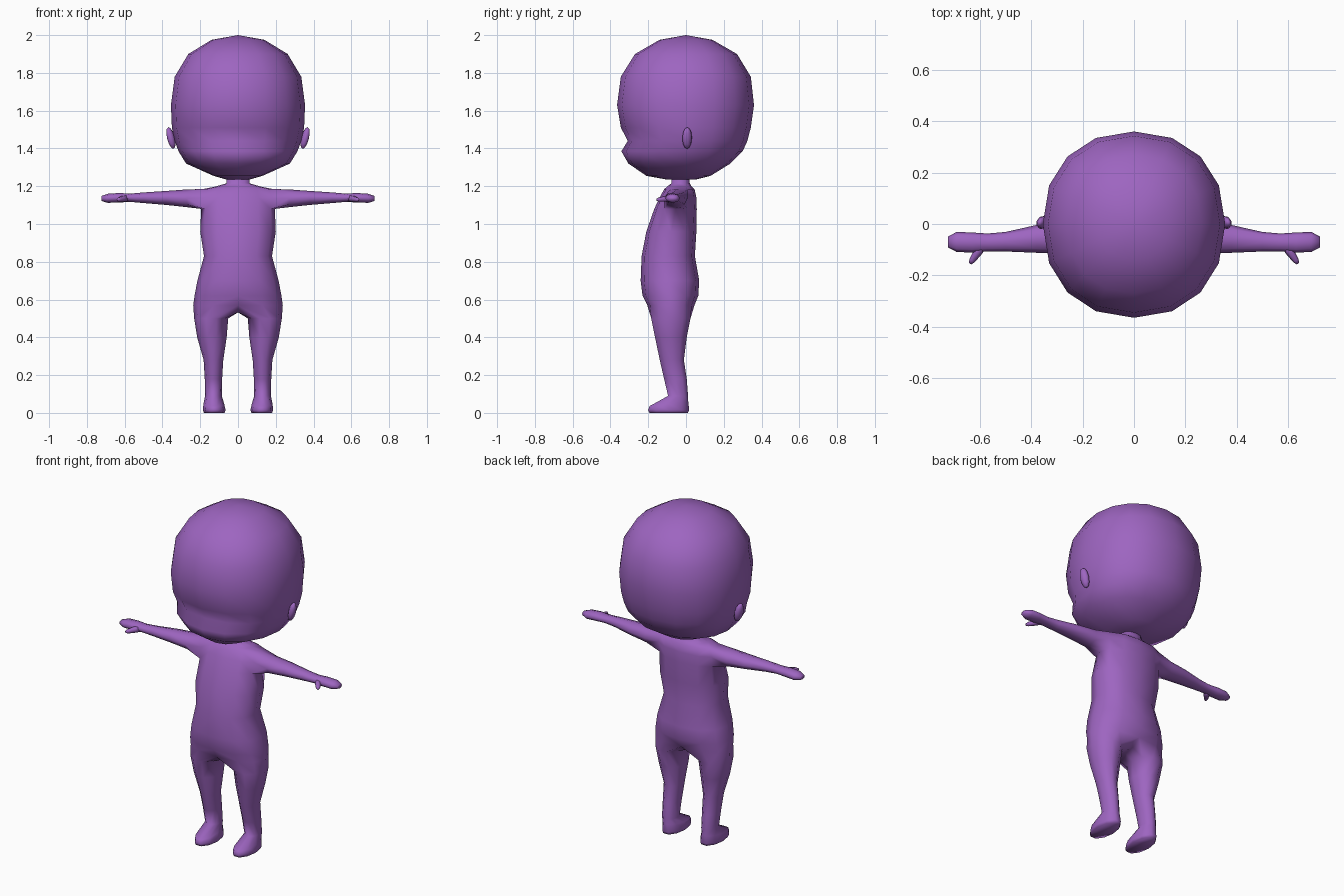
import bpy, bmesh
from math import cos, sin, radians, copysign
from mathutils import Matrix, Vector

if "Cube" in bpy.data.objects:
    bpy.data.objects.remove(bpy.data.objects["Cube"])

purple = bpy.data.materials.new("purple")
purple.diffuse_color = (0.34, 0.13, 0.53, 1)
purple.use_nodes = True
purple.node_tree.nodes["Principled BSDF"].inputs["Base Color"].default_value = purple.diffuse_color


def bridge(bm, a, b, closed=True):
    """Quads between two vertex rows of equal length."""
    n = len(a)
    for i in range(n if closed else n - 1):
        j = (i + 1) % n
        bm.faces.new((a[i], a[j], b[j], b[i]))


def spow(v, p):
    return copysign(abs(v) ** (2 / p), v) if abs(v) > 1e-6 else 0.0


def finish(bm, name, mirror=False):
    """Mirror across x, close openings and make a smooth object."""
    if mirror:
        bmesh.ops.mirror(bm, geom=bm.verts[:] + bm.edges[:] + bm.faces[:],
                         matrix=Matrix.Identity(4), merge_dist=0.0, axis='X')
        bmesh.ops.remove_doubles(bm, verts=bm.verts[:], dist=0.0005)
    bmesh.ops.holes_fill(bm, edges=bm.edges[:], sides=0)
    bmesh.ops.recalc_face_normals(bm, faces=bm.faces[:])
    for f in bm.faces:
        f.smooth = True
    me = bpy.data.meshes.new(name)
    bm.to_mesh(me)
    bm.free()
    me.materials.append(purple)
    ob = bpy.data.objects.new(name, me)
    bpy.context.collection.objects.link(ob)
    return ob


# Head: 16-sided rings (z, half width, front y, back y)
head_rings = [(1.975, .14, -.14, .14), (1.9, .263, -.27, .27),
              (1.78, .335, -.345, .343), (1.63, .355, -.365, .36),
              (1.51, .35, -.345, .343), (1.44, .335, -.308, .325),
              (1.385, .315, -.342, .30), (1.32, .275, -.305, .235),
              (1.255, .13, -.21, .13), (1.235, .06, -.10, .05)]
bm = bmesh.new()
prev = None
for z, w, yf, yb in head_rings:
    ring = []
    for k in range(16):
        a = radians(22.5 * k)
        s = spow(sin(a), 2.2)
        ring.append(bm.verts.new((w * spow(cos(a), 2.2), s * (yb if s > 0 else -yf), z)))
    if prev:
        bridge(bm, prev, ring)
    else:
        top = bm.verts.new((0, 0, 2.0))
        for k in range(16):
            bm.faces.new((top, ring[k], ring[(k + 1) % 16]))
    prev = ring
finish(bm, "head")

# Ears: flattened spheres leaning outwards
bm = bmesh.new()
bmesh.ops.create_uvsphere(bm, u_segments=8, v_segments=6, radius=1,
                          matrix=Matrix.Translation((.355, .006, 1.455))
                          @ Matrix.Rotation(radians(14), 4, 'Y')
                          @ Matrix.Rotation(radians(20), 4, 'Z')
                          @ Matrix.Diagonal((.021, .027, .059, 1)))
finish(bm, "ears", mirror=True)

# Body: one half, as open rings from front centre to back centre
torso = [(1.27, .06, -.075, .015), (1.215, .062, -.078, .02),
         (1.198, .12, -.10, .03), (1.185, .185, -.115, .045),
         (1.14, .20, -.14, .055), (1.08, .195, -.168, .057),
         (.96, .20, -.21, .055), (.83, .18, -.235, .047),
         (.70, .215, -.24, .07), (.62, .23, -.23, .065), (.57, .237, -.205, .045)]
bm = bmesh.new()
rows = []
for z, w, yf, yb in torso:
    row = []
    for k in range(7):
        a = radians(-90 + 30 * k)
        row.append(bm.verts.new((w * spow(cos(a), 2.3),
                                 (yf + yb) / 2 + (yb - yf) / 2 * spow(sin(a), 2.3), z)))
    rows.append(row)
for i in range(len(rows) - 1):
    if i in (3, 4):  # leave the arm hole open
        bridge(bm, rows[i][:3], rows[i + 1][:3], False)
        bridge(bm, rows[i][4:], rows[i + 1][4:], False)
    else:
        bridge(bm, rows[i], rows[i + 1], False)

# Arm and hand: rings (x, y, z, y radius, z radius) from the arm hole
A, B, C = rows[3:6]
prev = [A[2], A[3], A[4], B[4], C[4], C[3], C[2], B[2]]
for x, y, z, ry, rz in [(.27, -.053, 1.136, .062, .047), (.38, -.058, 1.138, .054, .037),
                        (.50, -.069, 1.139, .038, .028), (.57, -.072, 1.139, .035, .022),
                        (.63, -.072, 1.139, .039, .025), (.69, -.070, 1.136, .039, .024),
                        (.723, -.070, 1.135, .022, .013)]:
    ring = [bm.verts.new((x, y + ry * cos(radians(135 - 45 * i)),
                          z + rz * sin(radians(135 - 45 * i)))) for i in range(8)]
    bridge(bm, prev, ring)
    prev = ring

# Leg and foot: rings (z, x, y, x radius, y radius, slope) from hip and crotch
crotch = [bm.verts.new((0, y, .532)) for y in (-.01, -.08, -.15)]
prev = rows[-1] + crotch
for z, x, y, rx, ry, slope in [(.50, .142, -.08, .09, .104, 0), (.40, .138, -.08, .078, .084, 0),
                               (.28, .130, -.075, .052, .064, 0), (.18, .130, -.056, .046, .060, 0),
                               (.09, .130, -.042, .044, .053, 0), (.048, .128, -.090, .055, .102, .12),
                               (.015, .126, -.092, .060, .109, 0), (0, .126, -.092, .055, .102, 0)]:
    ring = []
    for k in range(10):
        a = radians(-108 + 36 * k)
        ring.append(bm.verts.new((x + rx * cos(a), y + ry * sin(a) * 1.05,
                                  z + slope * ry * sin(a))))
    bridge(bm, prev, ring)
    prev = ring
finish(bm, "body", mirror=True)

# Thumbs: small tapered tubes leaving the hand forwards
bm = bmesh.new()
start, end = Vector((.585, -.075, 1.137)), Vector((.638, -.154, 1.128))
prev = None
turn = (end - start).to_track_quat('Z', 'Y')
for t, r in [(0, .020), (.45, .017), (.85, .012), (1, .006)]:
    c = start.lerp(end, t)
    ring = [bm.verts.new(c + turn @ Vector((r * cos(radians(60 * k)), r * sin(radians(60 * k)), 0)))
            for k in range(6)]
    if prev:
        bridge(bm, prev, ring)
    prev = ring
finish(bm, "thumbs", mirror=True)
